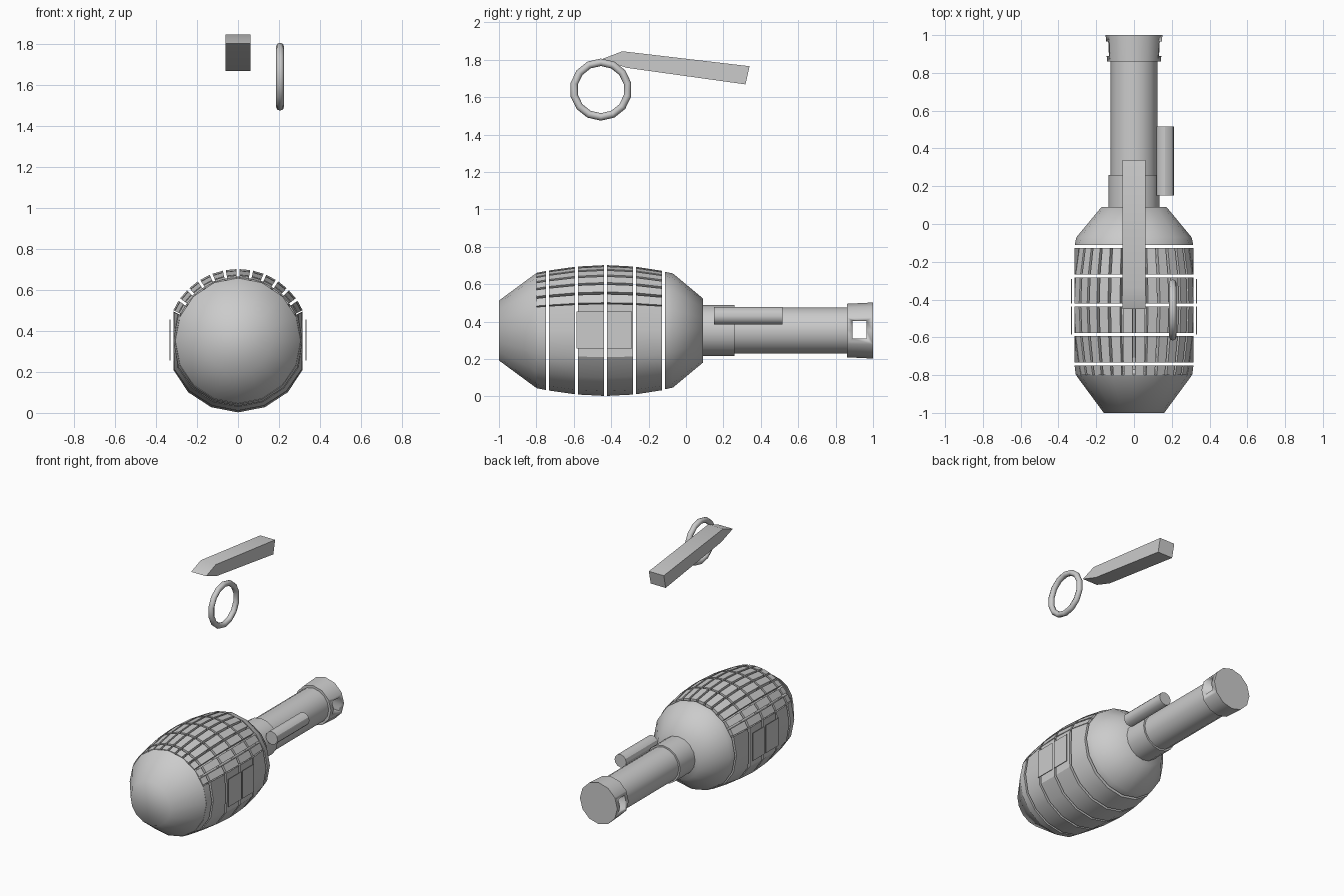
import bpy, bmesh
from math import sin, cos, radians, pi
from mathutils import Matrix, Vector

if "Cube" in bpy.data.objects:
    bpy.data.objects.remove(bpy.data.objects["Cube"])

CZ = 0.352  # height of the long axis


def finish(name, bm, angle=30):
    bmesh.ops.recalc_face_normals(bm, faces=bm.faces)
    me = bpy.data.meshes.new(name)
    bm.to_mesh(me)
    bm.free()
    ob = bpy.data.objects.new(name, me)
    bpy.context.collection.objects.link(ob)
    bpy.ops.object.select_all(action='DESELECT')
    ob.select_set(True)
    bpy.context.view_layer.objects.active = ob
    bpy.ops.object.shade_smooth_by_angle(angle=radians(angle))
    return ob


def loft(bm, rings):
    """Skin closed loops of points and cap both ends."""
    vs = [[bm.verts.new(p) for p in ring] for ring in rings]
    n = len(vs[0])
    for a, b in zip(vs, vs[1:]):
        for i in range(n):
            j = (i + 1) % n
            bm.faces.new((a[i], a[j], b[j], b[i]))
    bm.faces.new(vs[0])
    bm.faces.new(vs[-1])


def lathe(name, profile, sides=16, angle=30, x=0, z=CZ):
    """Turn (y, radius) pairs about a line along y."""
    bm = bmesh.new()
    loft(bm, [[(x + r * cos(2 * pi * i / sides), y, z + r * sin(2 * pi * i / sides))
               for i in range(sides)] for y, r in profile])
    return finish(name, bm, angle)


def box(name, size, loc):
    bm = bmesh.new()
    bmesh.ops.create_cube(bm, size=1, matrix=Matrix.Translation(loc) @ Matrix.Diagonal((*size, 1)))
    return finish(name, bm)


BARREL = [(-0.80, 0.308), (-0.74, 0.32), (-0.585, 0.342), (-0.43, 0.35),
          (-0.275, 0.342), (-0.12, 0.318)]


def barrel_radius(y):
    for (y0, r0), (y1, r1) in zip(BARREL, BARREL[1:]):
        if y <= y1:
            return r0 + (r1 - r0) * (y - y0) / (y1 - y0)
    return BARREL[-1][1]


def pt(r, deg, y):
    """Polar point, flattened on the left and right sides."""
    x = max(-0.315, min(0.315, r * cos(radians(deg))))
    return (x, y, CZ + r * sin(radians(deg)))


# Domed end sections of the body
lathe("front_end", [(-1.0, 0.16), (-0.81, 0.30), (-0.80, 0.306), (-0.79, 0.28), (-0.755, 0.27)], 16, 60)
lathe("rear_end", [(-0.112, 0.314), (-0.07, 0.305), (0.09, 0.172)], 16, 60)

# Separate bands: smooth underside and flat sides, small teeth over the top
GAP, STEP, SLOT = 0.008, 11, 1.2
lower = [24, 0, -24] + [-24 - 22 * i for i in range(1, 6)] + [-156, -180, -204]
for n, ((ya, _), (yb, _)) in enumerate(zip(BARREL, BARREL[1:])):
    y0 = ya if n == 0 else ya + GAP
    y1 = yb - GAP
    ra, rb = barrel_radius(y0), barrel_radius(y1)
    bm = bmesh.new()
    loft(bm, [[pt(r, a, y) for a in lower] +
              [pt(r - 0.04, 156 - STEP * i, y) for i in range(13)]
              for r, y in ((ra, y0), (rb, y1))])
    finish(f"band_{n + 1}", bm)
    bm = bmesh.new()
    for k in range(-6, 6):
        a0, a1 = 90 + STEP * k + SLOT, 90 + STEP * (k + 1) - SLOT
        loft(bm, [[pt(r, a0, y), pt(r, a1, y), pt(r - 0.045, a1, y), pt(r - 0.045, a0, y)]
                  for r, y in ((ra, y0), (rb, y1))])
    finish(f"band_teeth_{n + 1}", bm)

# Thin square plates on both flat sides
for side, s in (("left", -1), ("right", 1)):
    for i, (y0, y1) in enumerate(((-0.585, -0.438), (-0.422, -0.29))):
        box(f"{side}_plate_{i + 1}", (0.004, y1 - y0, 0.20), (s * 0.331, (y0 + y1) / 2, 0.355))

# Neck: collar, tube and slightly flared end cap
lathe("collar", [(0.06, 0.136), (0.26, 0.136)], 16)
lathe("tube", [(0.2, 0.124), (0.88, 0.124)], 16)
cap = lathe("end_cap", [(0.86, 0.143), (1.0, 0.15)], 12, 35)

# Square window through the end cap
cutter = box("window_cutter", (0.6, 0.075, 0.095), (0, 0.928, CZ + 0.004))
cutter.hide_render = True
mod = cap.modifiers.new("window", 'BOOLEAN')
mod.operation, mod.solver, mod.object = 'DIFFERENCE', 'EXACT', cutter
bpy.context.view_layer.objects.active = cap
bpy.ops.object.modifier_apply(modifier=mod.name)
bpy.data.objects.remove(cutter)

# Small rod along the right of the neck
lathe("side_rod", [(0.15, 0.047), (0.515, 0.047)], 12, x=0.165, z=0.43)

# Detached lever floating above
side_profile = [(-0.45, 1.803), (-0.34, 1.845), (0.34, 1.765), (0.318, 1.668), (-0.32, 1.757)]
bm = bmesh.new()
loft(bm, [[(x, y, z) for y, z in side_profile] for x in (-0.06, 0.06)])
finish("lever", bm)

# Detached pull ring
bpy.ops.mesh.primitive_torus_add(major_segments=14, minor_segments=8, major_radius=0.146,
                                 minor_radius=0.02, location=(0.205, -0.455, 1.64),
                                 rotation=(0, pi / 2, 0))
bpy.context.object.name = "pull_ring"
bpy.ops.object.shade_smooth_by_angle(angle=radians(50))
